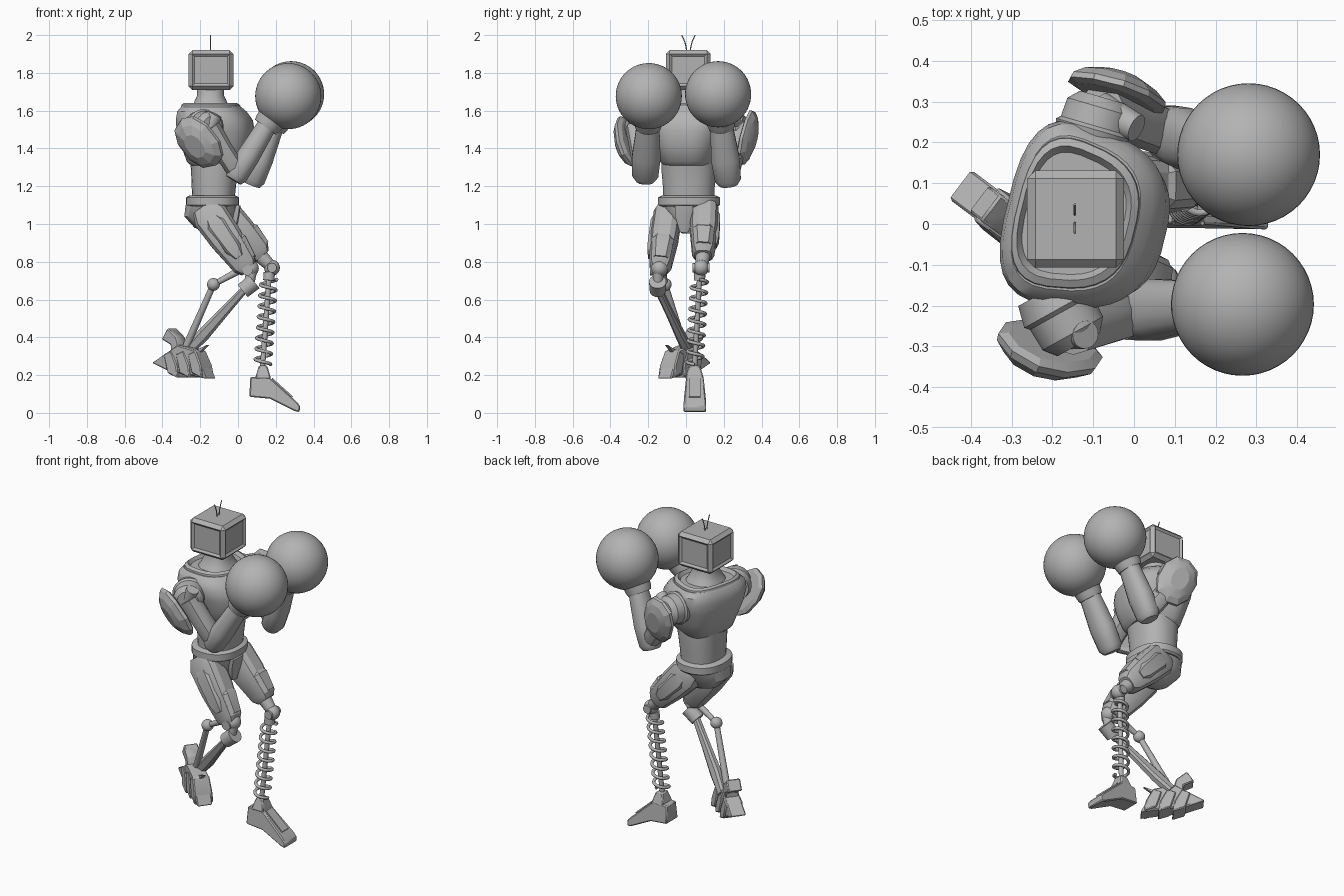
import bpy, bmesh, math
from mathutils import Vector, Matrix

if "Cube" in bpy.data.objects:
    bpy.data.objects.remove(bpy.data.objects["Cube"])

grey = bpy.data.materials.new("plain_grey")
grey.use_nodes = True
grey.diffuse_color = (0.45, 0.45, 0.45, 1)
grey.node_tree.nodes["Principled BSDF"].inputs["Base Color"].default_value = grey.diffuse_color


def finish(name, bm, bevel=0, angle=35):
    bmesh.ops.recalc_face_normals(bm, faces=bm.faces)
    mesh = bpy.data.meshes.new(name)
    bm.to_mesh(mesh)
    bm.free()
    mesh.materials.append(grey)
    ob = bpy.data.objects.new(name, mesh)
    bpy.context.collection.objects.link(ob)
    if bevel:
        mod = ob.modifiers.new("edge", "BEVEL")
        mod.width, mod.segments, mod.limit_method = bevel, 1, "ANGLE"
    bpy.ops.object.select_all(action="DESELECT")
    ob.select_set(True)
    bpy.context.view_layer.objects.active = ob
    bpy.ops.object.shade_smooth_by_angle(angle=math.radians(angle))


def loft(name, rings, mat=Matrix(), sides=32, power=2.3, taper=0, **kw):
    """Rings are (height, centre x, half x, half y); taper narrows the front."""
    bm = bmesh.new()
    loops = []
    for z, cx, rx, ry in rings:
        loop = []
        for i in range(sides):
            a = (i + 0.5) * math.tau / sides
            c, s = math.cos(a), math.sin(a)
            x = math.copysign(abs(c) ** (2 / power), c)
            y = math.copysign(abs(s) ** (2 / power), s) * (1 - taper * x)
            loop.append(bm.verts.new(mat @ Vector((x * rx + cx, y * ry, z))))
        loops.append(loop)
    for a, b in zip(loops, loops[1:]):
        for i in range(sides):
            j = (i + 1) % sides
            bm.faces.new((a[i], a[j], b[j], b[i]))
    bm.faces.new(loops[0][::-1])
    bm.faces.new(loops[-1])
    finish(name, bm, **kw)


def limb(name, p0, p1, stations, ref=(0, 1, 0), **kw):
    """Loft along p0-p1; stations are (fraction, half depth, half width)."""
    p0, p1 = Vector(p0), Vector(p1)
    z = (p1 - p0).normalized()
    y = (Vector(ref) - z * z.dot(Vector(ref))).normalized()
    x = y.cross(z)
    mat = Matrix.Translation(p0) @ Matrix((x, y, z)).transposed().to_4x4()
    length = (p1 - p0).length
    loft(name, [(t * length, 0, a, b) for t, a, b in stations], mat, **kw)


def rod(name, p0, p1, r0, r1=None, ref=(0.3, 0.9, 0.2)):
    limb(name, p0, p1, [(0, r0, r0), (1, r1 or r0, r1 or r0)], ref, sides=16, power=2)


def ball(name, p, r, seg=20):
    bm = bmesh.new()
    bmesh.ops.create_uvsphere(bm, u_segments=seg, v_segments=seg // 2 + 2, radius=r,
                              matrix=Matrix.Translation(p))
    finish(name, bm, angle=60)


def prism(name, outline, origin, yaw, width, bevel=0.006):
    """Side outline (forward, height) given a half width that varies with height."""
    bm = bmesh.new()
    mat = Matrix.Translation(origin) @ Matrix.Rotation(math.radians(yaw), 4, "Z")
    sides = [[bm.verts.new(mat @ Vector((u, s * width(z), z))) for u, z in outline] for s in (-1, 1)]
    n = len(outline)
    for i in range(n):
        j = (i + 1) % n
        bm.faces.new((sides[0][i], sides[0][j], sides[1][j], sides[1][i]))
    bm.faces.new(sides[0][::-1])
    bm.faces.new(sides[1])
    finish(name, bm, bevel)


def wire(name, points, radius):
    curve = bpy.data.curves.new(name, "CURVE")
    curve.dimensions, curve.bevel_depth, curve.bevel_resolution = "3D", radius, 2
    curve.use_fill_caps = True
    spline = curve.splines.new("POLY")
    spline.points.add(len(points) - 1)
    for pt, p in zip(spline.points, points):
        pt.co = (*p, 1)
    curve.materials.append(grey)
    ob = bpy.data.objects.new(name, curve)
    bpy.context.collection.objects.link(ob)


# Head: chamfered box with sloped, sunken panels on its four sides
bm = bmesh.new()
bmesh.ops.create_cube(bm, size=1, matrix=Matrix.Translation((-0.143, 0.012, 1.815))
                      @ Matrix.Diagonal((0.238, 0.238, 0.21, 1)))
bmesh.ops.bevel(bm, geom=bm.edges[:], offset=0.02, segments=1, affect="EDGES")
bm.normal_update()
panels = [f for f in bm.faces if f.calc_area() > 0.02 and abs(f.normal.z) < 0.1]
bmesh.ops.inset_individual(bm, faces=panels, thickness=0.018, depth=-0.01)
finish("head", bm, angle=25)
for side in (-1, 1):
    wire("antenna", [(-0.145, 0.013 + side * (0.01 + 0.025 * t * t), 1.91 + 0.09 * t)
                     for t in (0, 0.3, 0.6, 1)], 0.003)

# Torso, twisted so the left shoulder leads
body = Matrix.Translation((-0.13, 0.015, 0))
twist = body @ Matrix.Rotation(math.radians(-14), 4, "Z")
loft("neck", [(1.6, -0.015, 0.115, 0.125), (1.64, -0.015, 0.09, 0.1), (1.68, -0.015, 0.072, 0.075),
              (1.73, -0.015, 0.072, 0.075)], body)
loft("chest", [(1.31, 0.015, 0.125, 0.13), (1.33, 0.018, 0.15, 0.15), (1.41, 0.02, 0.178, 0.178),
               (1.49, 0.015, 0.197, 0.205), (1.55, 0.008, 0.192, 0.222), (1.595, -0.005, 0.172, 0.212),
               (1.62, -0.01, 0.148, 0.185)], twist, power=2.9, taper=0.13)
loft("collar", [(1.59, -0.01, 0.155, 0.185), (1.63, -0.012, 0.146, 0.178), (1.64, -0.015, 0.132, 0.16),
                (1.615, -0.015, 0.117, 0.142)], twist, power=2.8, taper=0.14)
loft("abdomen", [(1.13, 0, 0.112, 0.135), (1.2, 0.002, 0.118, 0.138), (1.28, 0.005, 0.124, 0.145),
                 (1.35, 0.01, 0.135, 0.145)], body)
loft("belt", [(1.09, -0.005, 0.132, 0.155), (1.1, -0.005, 0.142, 0.165), (1.14, -0.005, 0.142, 0.165),
              (1.15, -0.005, 0.125, 0.145)], body)
loft("pelvis", [(0.95, 0.03, 0.05, 0.035), (0.98, 0, 0.1, 0.08), (1.04, -0.015, 0.14, 0.125),
                (1.1, -0.01, 0.138, 0.15)], body)
limb("crotch_plate", (-0.03, -0.01, 0.96), (0.0, -0.01, 1.1), [(0, 0.02, 0.025), (0.6, 0.02, 0.05),
     (1, 0.015, 0.05)], sides=8, power=4)

# Arms: shoulder joint, pad, upper arm, forearm and glove
arms = {
    "right": dict(root=(-0.21, -0.16, 1.51), cap=(-0.135, -0.295, 1.51), elbow=(0.0, -0.215, 1.27),
                  wrist=(0.165, -0.2, 1.54), glove=(0.266, -0.197, 1.677), bolt=(0.035, -0.01, 0.07),
                  pad=(-0.2, -0.288, 1.44), face=(-0.23, -0.35, 1.41), pad_axis=(0.68, 0.27, -0.68)),
    "left": dict(root=(-0.11, 0.19, 1.51), cap=(-0.075, 0.31, 1.51), elbow=(0.09, 0.22, 1.25),
                 wrist=(0.2, 0.185, 1.54), glove=(0.281, 0.17, 1.687), bolt=(0.09, -0.045, 0.05),
                 pad=(-0.045, 0.308, 1.46), face=(-0.03, 0.365, 1.45), pad_axis=(0.4, -0.1, -0.9)),
}
for side, a in arms.items():
    root, cap, elbow, wrist, glove = (Vector(a[k]) for k in ("root", "cap", "elbow", "wrist", "glove"))
    limb(side + "_shoulder", root, cap, [(0, 0.085, 0.085), (0.35, 0.098, 0.098), (0.42, 0.088, 0.088),
         (0.8, 0.085, 0.085), (1, 0.06, 0.06)], (0, 0, 1), power=2)
    joint = root.lerp(cap, 0.75)
    limb(side + "_upper_arm", elbow, joint, [(0, 0.045, 0.05), (0.15, 0.055, 0.06), (0.5, 0.055, 0.06),
         (1, 0.065, 0.06)], sides=10)
    rod(side + "_shoulder_bolt", joint, joint + Vector(a["bolt"]), 0.045, 0.035)
    limb(side + "_shoulder_pad", a["pad"], a["face"], [(0, 0.09, 0.135), (0.15, 0.115, 0.155),
         (0.4, 0.112, 0.15), (0.75, 0.085, 0.12), (1, 0.05, 0.07)], a["pad_axis"], sides=10, angle=15)
    low = elbow - (wrist - elbow).normalized() * 0.045
    limb(side + "_forearm", low, wrist, [(0, 0.045, 0.05), (0.08, 0.06, 0.07), (0.4, 0.062, 0.077),
         (0.8, 0.055, 0.065), (1, 0.05, 0.06)], sides=16)
    limb(side + "_cuff", wrist - (glove - wrist) * 0.2, glove, [(0, 0.068, 0.068), (0.12, 0.075, 0.075),
         (0.5, 0.085, 0.085), (1, 0.12, 0.12)], power=2)
    ball(side + "_glove", glove, 0.175, 48)

# Thighs with layered side and front plates
thighs = {"right": ((0.055, -0.14, 0.755), (-0.18, -0.09, 1.09)),
          "left": ((0.13, 0.09, 0.83), (-0.125, 0.1, 1.1))}
for side, (knee, hip) in thighs.items():
    knee, hip = Vector(knee), Vector(hip)
    limb(side + "_thigh", knee, hip, [(0, 0.045, 0.045), (0.08, 0.068, 0.06), (0.5, 0.09, 0.075),
         (0.85, 0.097, 0.075), (1, 0.07, 0.055)], sides=12, power=3.2, angle=25)
    out = Vector((0, math.copysign(0.022, knee.y), 0))
    limb(side + "_thigh_plate", knee.lerp(hip, 0.2) + out, knee.lerp(hip, 0.85) + out,
         [(0, 0.03, 0.05), (0.2, 0.05, 0.062), (0.8, 0.06, 0.064), (1, 0.035, 0.05)], sides=8, power=4)
    front = Vector((0.022, 0, 0.016))
    limb(side + "_thigh_guard", knee.lerp(hip, 0.1) + front, knee.lerp(hip, 0.45) + front,
         [(0, 0.05, 0.045), (0.8, 0.068, 0.058), (1, 0.055, 0.045)], sides=8, power=4)

# Left shin: knee joint, coil spring around a rod, wedge foot
top, ankle = Vector((0.168, 0.075, 0.77)), Vector((0.13, 0.045, 0.24))
rod("left_knee_link", (0.12, 0.09, 0.83), (0.18, 0.08, 0.77), 0.04, 0.03)
ball("left_knee", (0.18, 0.08, 0.768), 0.042)
rod("left_knee_pin", (0.18, 0.035, 0.768), (0.18, 0.125, 0.768), 0.025, ref=(0, 0, 1))
rod("left_shin_rod", ankle, top, 0.014)
rod("left_spring_seat", top.lerp(ankle, 0.05), top.lerp(ankle, 0.13), 0.03)
turns, steps = 8, 20
wire("left_spring", [top.lerp(ankle, 0.12 + 0.85 * i / (turns * steps))
     + Vector((math.cos(i * math.tau / steps), math.sin(i * math.tau / steps), 0)) * 0.042
     for i in range(turns * steps + 1)], 0.009)
prism("left_foot", [(0.06, 0.085), (0.065, 0.19), (0.16, 0.195), (0.31, 0.06), (0.33, 0.035),
                    (0.325, 0.003), (0.3, 0.01), (0.17, 0.075)], (0, 0.047, 0), 0,
      lambda z: 0.06 - 0.1 * max(z - 0.05, 0))
prism("left_ankle", [(0.09, 0.18), (0.11, 0.25), (0.155, 0.25), (0.175, 0.18)], (0, 0.045, 0), 0,
      lambda z: 0.05 - 0.3 * (z - 0.18))
prism("left_foot_plate", [(0.18, 0.17), (0.18, 0.187), (0.29, 0.088), (0.28, 0.07)], (0, 0.047, 0), 0,
      lambda z: 0.03, 0)

# Right shin: twin struts trailing back from the knee
ball("right_knee", (0.065, -0.14, 0.765), 0.045)
rod("right_knee_pin", (0.05, -0.19, 0.755), (0.05, -0.1, 0.755), 0.028, ref=(0, 0, 1))
rod("right_knee_link", (0.075, -0.145, 0.76), (0.055, -0.15, 0.67), 0.028)
rod("right_knee_cup", (0.025, -0.15, 0.645), (0.085, -0.15, 0.695), 0.042, 0.046)
rod("right_upper_strut", (-0.13, -0.11, 0.68), (0.01, -0.125, 0.755), 0.014, 0.02)
ball("right_strut_joint", (-0.13, -0.11, 0.68), 0.034)
rod("right_rear_strut", (-0.275, -0.01, 0.35), (-0.13, -0.11, 0.68), 0.02, 0.016)
limb("right_shin", (-0.26, 0.01, 0.33), (0.04, -0.15, 0.66), [(0, 0.028, 0.03), (0.25, 0.036, 0.025),
     (0.6, 0.028, 0.02), (1, 0.02, 0.02)], sides=8, power=3)

# Right foot: raised heel, layered side plates and toe claws
heel, turn = (-0.43, 0.1, 0), -37
prism("right_foot", [(0, 0.265), (0.1, 0.32), (0.17, 0.36), (0.29, 0.33), (0.34, 0.22), (0.36, 0.18),
                     (0.25, 0.2), (0.11, 0.22)], heel, turn, lambda z: 0.045)
prism("right_heel_spur", [(0.06, 0.39), (0.1, 0.45), (0.16, 0.4), (0.18, 0.33), (0.12, 0.32), (0.12, 0.36)],
      heel, turn, lambda z: 0.04)
prism("right_toe_spike", [(0.21, 0.31), (0.34, 0.36), (0.24, 0.28)], heel, turn, lambda z: 0.01, 0)
for i in range(3):
    u = 0.08 + 0.08 * i
    prism("right_foot_plate", [(u, 0.31), (u + 0.05, 0.33), (u + 0.09, 0.25), (u + 0.1, 0.185),
                               (u + 0.03, 0.21)], heel, turn, lambda z: 0.05 + 0.06 * (0.3 - z))
